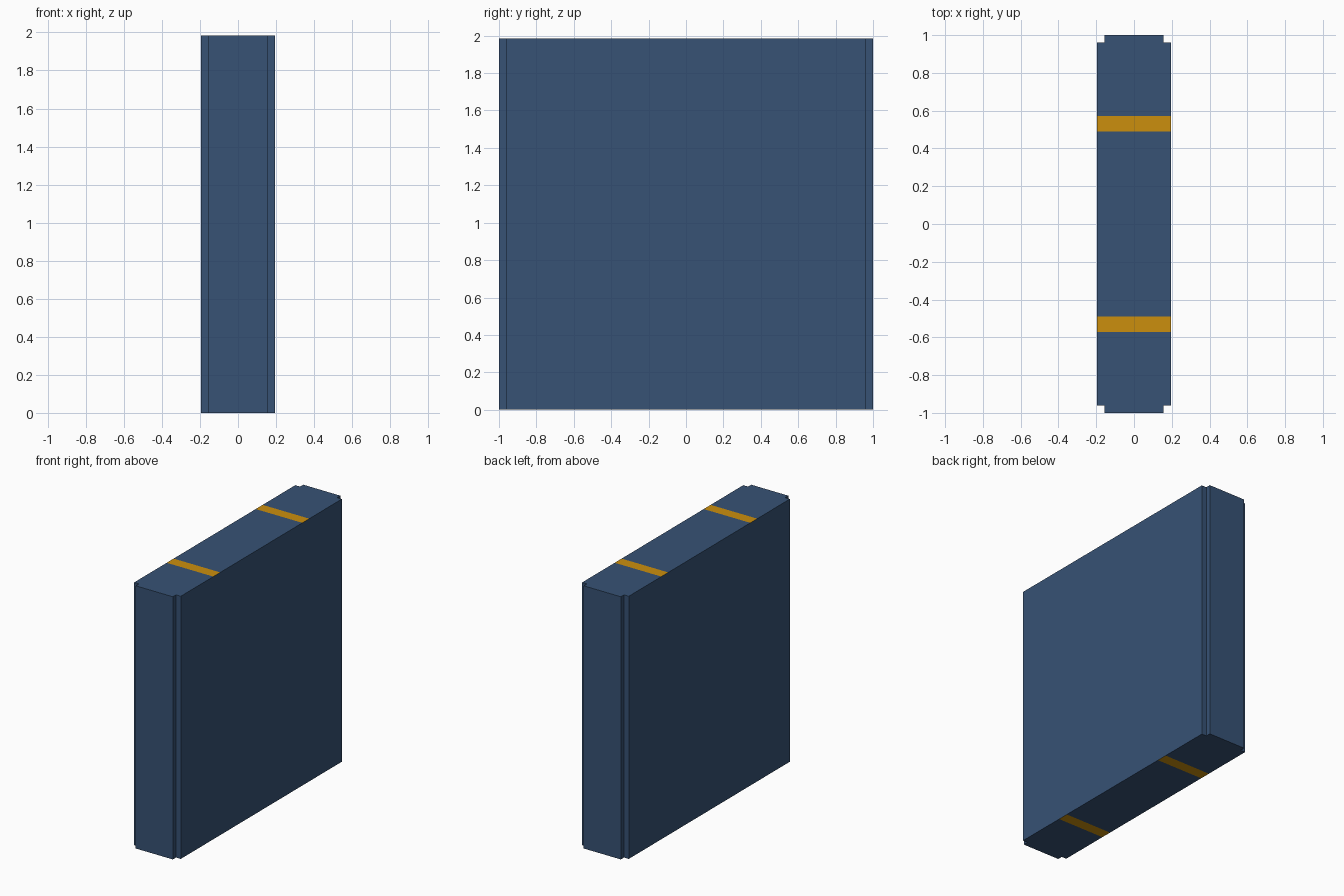
import bpy, bmesh

if "Cube" in bpy.data.objects:
    bpy.data.objects.remove(bpy.data.objects["Cube"])

W, L, H = 0.195, 1.0, 1.985      # half width, half length, height
NX, NY = 0.04, 0.038             # corner notch size
S0, S1 = 0.49, 0.573             # stripe band along y


def material(name, rgb):
    m = bpy.data.materials.new(name)
    m.diffuse_color = (*rgb, 1.0)
    m.use_nodes = True
    m.node_tree.nodes["Principled BSDF"].inputs["Base Color"].default_value = m.diffuse_color
    return m


blue = material("slate blue", (0.038, 0.085, 0.178))
amber = material("amber", (0.60, 0.275, 0.004))

# Plan outline: rectangle with a small step cut from every corner
outline = []
for sx, sy in ((1, 1), (-1, 1), (-1, -1), (1, -1)):
    corner = [(W, L - NY), (W - NX, L - NY), (W - NX, L)]
    if sx * sy < 0:
        corner.reverse()
    outline += [(sx * x, sy * y) for x, y in corner]

# Slab body extruded upwards
bm = bmesh.new()
base = bm.faces.new([bm.verts.new((x, y, 0)) for x, y in outline])
top = bmesh.ops.extrude_face_region(bm, geom=[base], use_keep_orig=True)
bmesh.ops.translate(bm, vec=(0, 0, H),
                    verts=[v for v in top["geom"] if isinstance(v, bmesh.types.BMVert)])

# Cut the slab at the stripe edges (and the notches, for clean faces)
for y in (S0, S1, L - NY):
    for s in (-1, 1):
        bmesh.ops.bisect_plane(bm, geom=bm.verts[:] + bm.edges[:] + bm.faces[:],
                               plane_co=(0, s * y, 0), plane_no=(0, 1, 0))
bmesh.ops.recalc_face_normals(bm, faces=bm.faces[:])

# Stripes appear only on the top and bottom ends
for f in bm.faces:
    y = abs(f.calc_center_median().y)
    f.material_index = int(abs(f.normal.z) > 0.9 and S0 < y < S1)

mesh = bpy.data.meshes.new("striped_slab")
bm.to_mesh(mesh)
bm.free()
mesh.materials.append(blue)
mesh.materials.append(amber)
bpy.context.collection.objects.link(bpy.data.objects.new("striped_slab", mesh))
